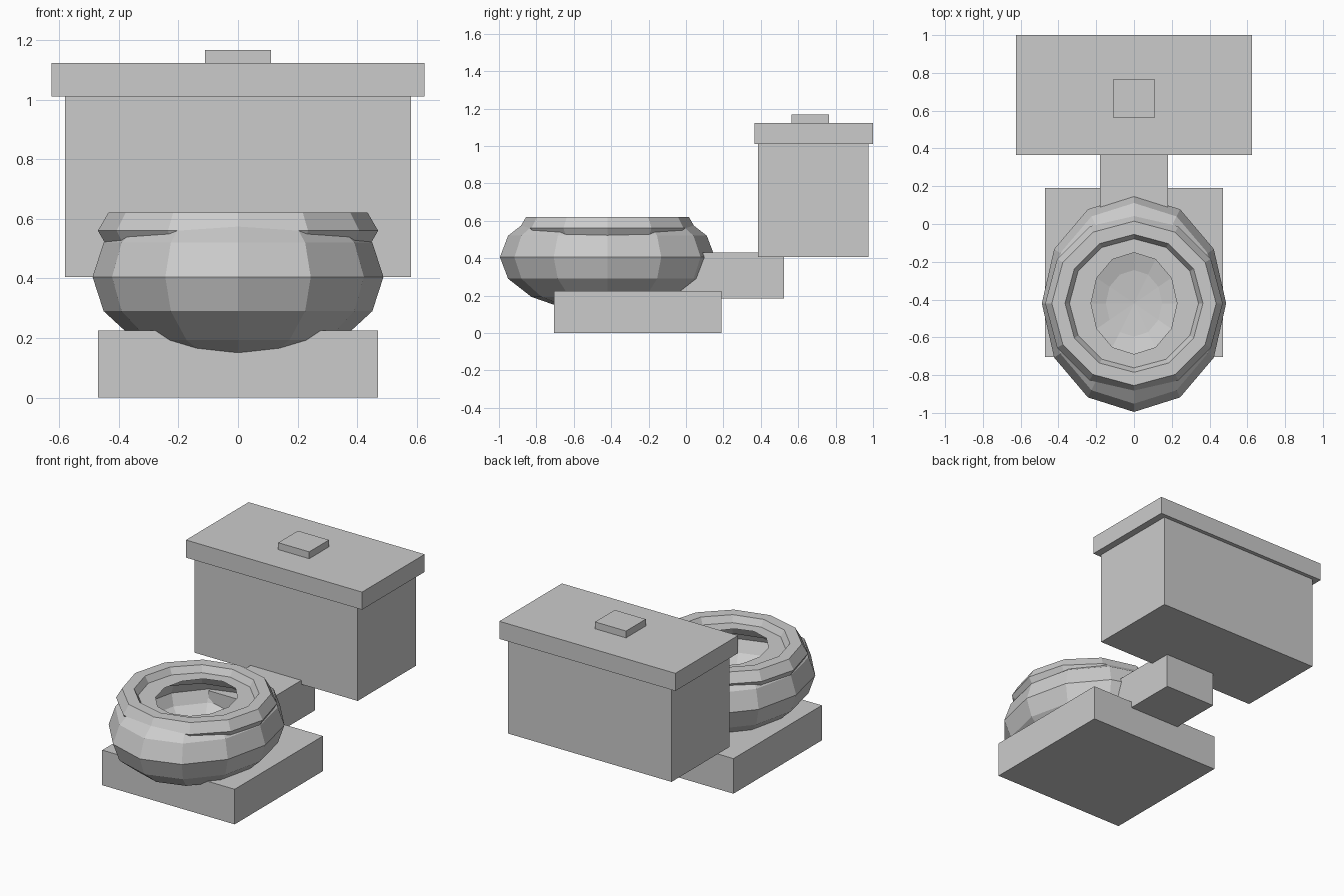
import bpy, bmesh, math

if "Cube" in bpy.data.objects:
    bpy.data.objects.remove(bpy.data.objects["Cube"])

SEG = 12
mat = bpy.data.materials.new("light grey")
mat.diffuse_color = (0.6, 0.6, 0.6, 1)
mat.use_nodes = True
mat.node_tree.nodes["Principled BSDF"].inputs["Base Color"].default_value = mat.diffuse_color


def finish(name, bm):
    bmesh.ops.recalc_face_normals(bm, faces=bm.faces[:])
    me = bpy.data.meshes.new(name)
    bm.to_mesh(me)
    bm.free()
    me.materials.append(mat)
    ob = bpy.data.objects.new(name, me)
    bpy.context.collection.objects.link(ob)
    return ob


def box(name, half_x, y0, y1, z0, z1):
    bm = bmesh.new()
    bmesh.ops.create_cube(bm, size=1)
    for v in bm.verts:
        v.co = (v.co.x * 2 * half_x, (y0 + y1) / 2 + v.co.y * (y1 - y0),
                (z0 + z1) / 2 + v.co.z * (z1 - z0))
    return finish(name, bm)


def lathe(name, profile, cy, closed=False):
    """Twelve-sided turning; profile points are (x radius, y radius, z)."""
    bm = bmesh.new()
    rings = []
    for rx, ry, z in profile:
        if rx < 1e-5:
            rings.append([bm.verts.new((0, cy, z))] * SEG)
        else:
            rings.append([bm.verts.new((rx * math.cos(2 * math.pi * i / SEG),
                                        cy + ry * math.sin(2 * math.pi * i / SEG), z))
                          for i in range(SEG)])
    pairs = list(zip(rings, rings[1:]))
    if closed:
        pairs.append((rings[-1], rings[0]))
    for a, b in pairs:
        for i in range(SEG):
            j = (i + 1) % SEG
            bm.faces.new(list(dict.fromkeys((a[i], a[j], b[j], b[i]))))
    return finish(name, bm)


def ellipsoid(rx, ry, rz, cz, top):
    """Profile from the bottom pole up to a flat cut at height top."""
    pts = []
    for k in range(-4, 5):
        a = math.radians(22.5 * k)
        p = (rx * math.cos(a), ry * math.cos(a), cz + rz * math.sin(a))
        if p[2] > top:
            q = pts[-1]
            t = (top - q[2]) / (p[2] - q[2])
            pts.append(tuple(u + (w - u) * t for u, w in zip(q, p)))
            break
        pts.append(p)
    return pts


# Bowl: cut-off outer shell, flat lip, hollow inside
CY, LIP = -0.42, 0.58
outer = ellipsoid(0.488, 0.575, 0.30, 0.405, LIP)
inner = ellipsoid(0.39, 0.46, 0.19, 0.43, LIP)
lathe("bowl", outer + inner[::-1], CY)

# Seat: ring with a six-sided section
seat = []
for k in range(6):
    a = math.radians(60 * k)
    r = 0.4 + 0.07 * math.cos(a)
    seat.append((r, r, 0.56 + 0.07 * math.sin(a)))
lathe("seat_ring", seat, CY, closed=True)

# Base, neck, tank, lid and flush button
box("base", 0.47, -0.705, 0.19, 0, 0.225)
box("neck", 0.18, -0.04, 0.525, 0.185, 0.43)
box("tank", 0.58, 0.385, 0.975, 0.405, 1.01)
box("tank_lid", 0.625, 0.365, 1.0, 1.01, 1.123)
box("flush_button", 0.11, 0.565, 0.765, 1.12, 1.167)
